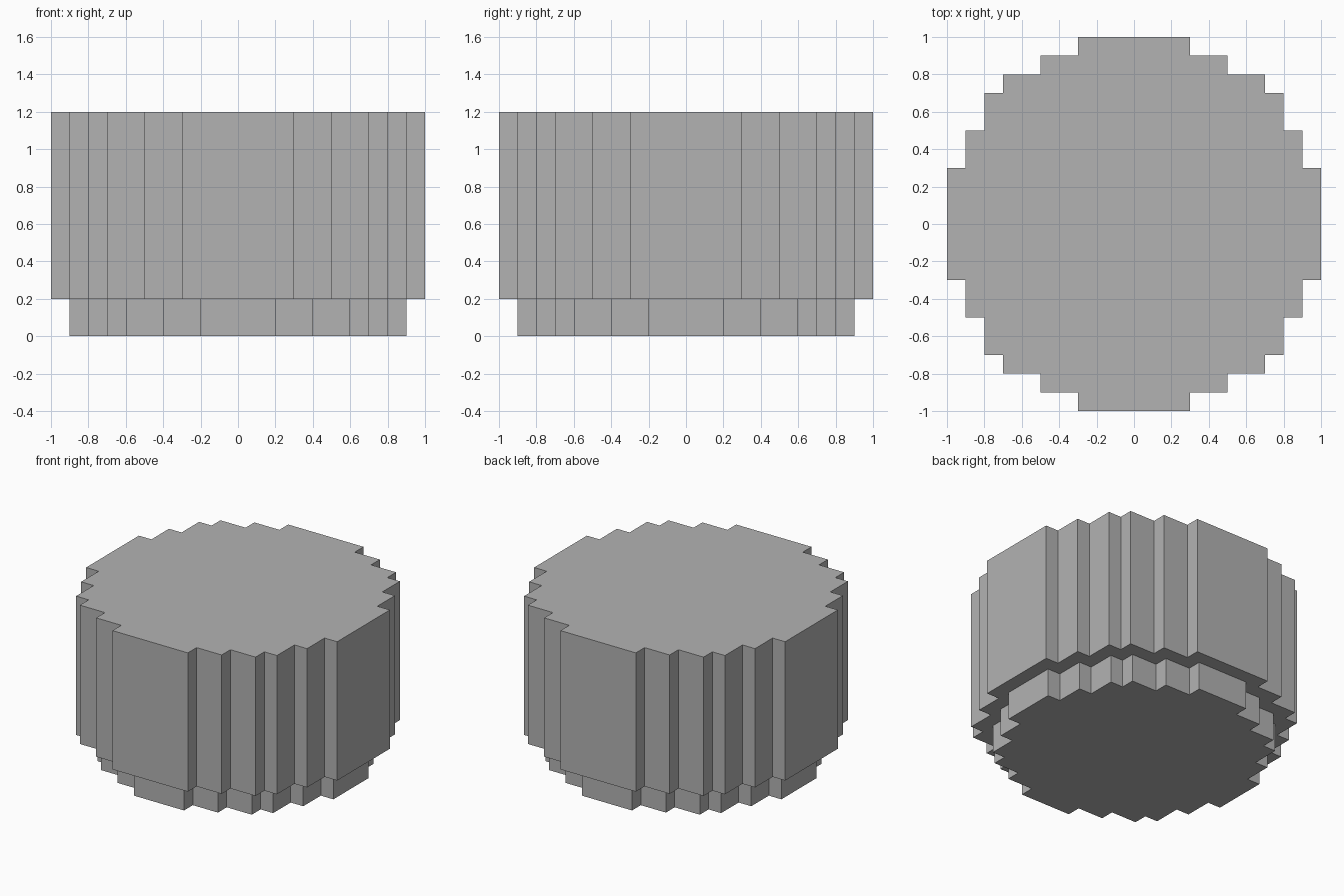
import bpy
import bmesh

cube = bpy.data.objects.get("Cube")
if cube:
    bpy.data.objects.remove(cube, do_unlink=True)

# Single plain grey finish
grey = bpy.data.materials.new("grey")
grey.use_nodes = True
colour = (0.45, 0.45, 0.45, 1)
grey.diffuse_color = colour
grey.node_tree.nodes["Principled BSDF"].inputs["Base Color"].default_value = colour


def stepped_outline(levels):
    """Stair-stepped disc outline from its corner distances, listed inner to outer."""
    n = len(levels)
    quarter = []
    for i in range(n):
        far, near = levels[n - 1 - i], levels[i]
        quarter.append((far, near))
        if i < n - 1:
            quarter.append((levels[n - 2 - i], near))
    outline = []
    for _ in range(4):
        outline += quarter
        quarter = [(-y, x) for x, y in quarter]
    return outline


def stepped_disc(name, levels, bottom, top):
    bm = bmesh.new()
    face = bm.faces.new([bm.verts.new((x, y, bottom)) for x, y in stepped_outline(levels)])
    result = bmesh.ops.extrude_face_region(bm, geom=[face], use_keep_orig=True)
    raised = [v for v in result["geom"] if isinstance(v, bmesh.types.BMVert)]
    bmesh.ops.translate(bm, verts=raised, vec=(0, 0, top - bottom))
    bmesh.ops.recalc_face_normals(bm, faces=bm.faces)
    mesh = bpy.data.meshes.new(name)
    bm.to_mesh(mesh)
    bm.free()
    mesh.materials.append(grey)
    obj = bpy.data.objects.new(name, mesh)
    bpy.context.collection.objects.link(obj)
    return obj


# Narrow foot, then the wide drum resting on it
stepped_disc("foot", (0.2, 0.4, 0.6, 0.7, 0.8, 0.9), 0, 0.2)
stepped_disc("drum", (0.3, 0.5, 0.7, 0.8, 0.9, 1.0), 0.2, 1.2)
